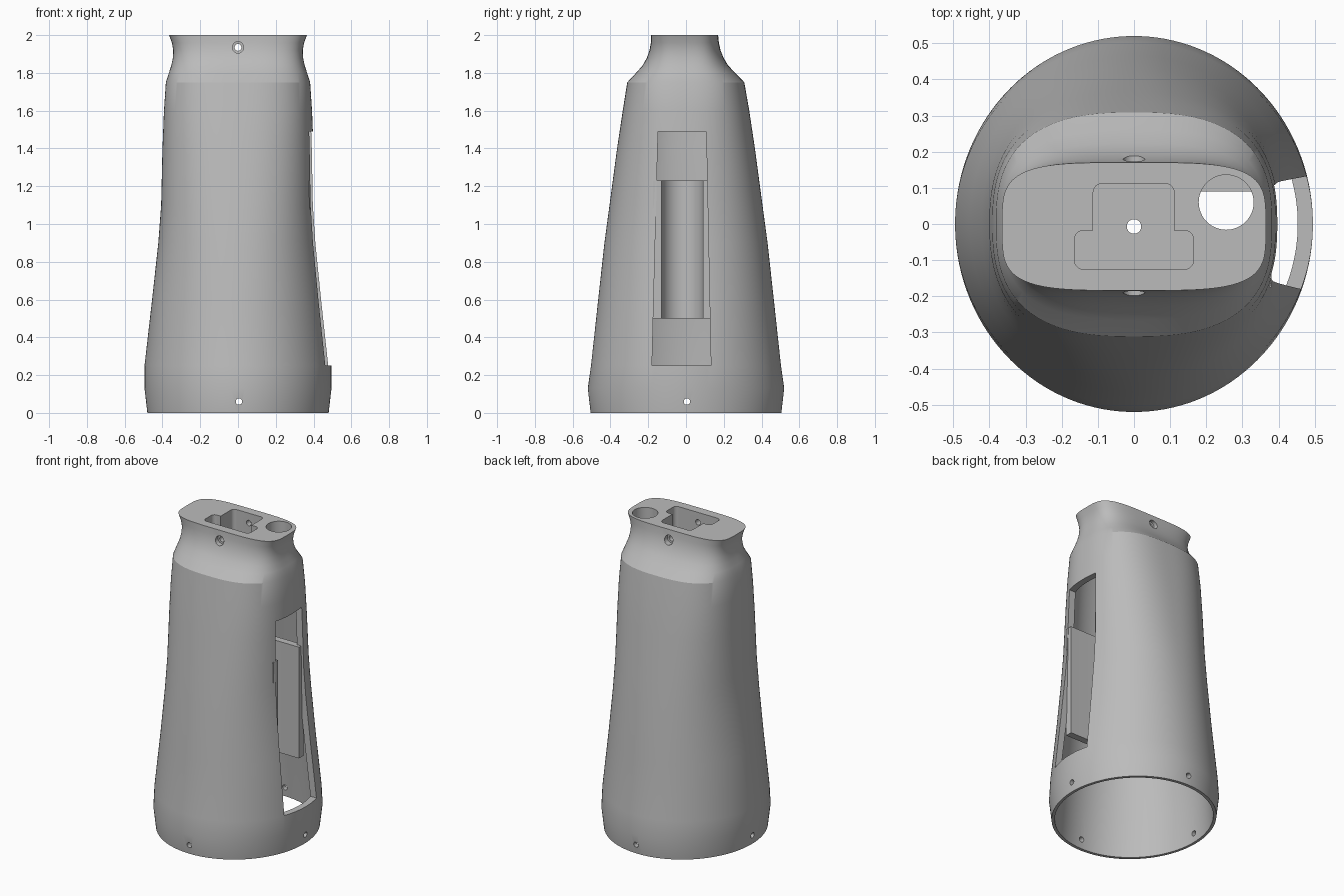
import bpy, bmesh, math

if "Cube" in bpy.data.objects:
    bpy.data.objects.remove(bpy.data.objects["Cube"], do_unlink=True)

grey = bpy.data.materials.new("plain grey")
grey.use_nodes = True
COLOUR = (0.5, 0.5, 0.5, 1)
grey.diffuse_color = COLOUR
grey.node_tree.nodes["Principled BSDF"].inputs["Base Color"].default_value = COLOUR


def loft(name, rings):
    """Closed solid through rings of matching (x, y, z) points."""
    bm = bmesh.new()
    loops = [[bm.verts.new(p) for p in ring] for ring in rings]
    for low, high in zip(loops, loops[1:]):
        for i in range(len(low)):
            j = (i + 1) % len(low)
            bm.faces.new((low[i], low[j], high[j], high[i]))
    bm.faces.new(loops[0][::-1])
    bm.faces.new(loops[-1])
    bmesh.ops.recalc_face_normals(bm, faces=bm.faces)
    mesh = bpy.data.meshes.new(name)
    bm.to_mesh(mesh)
    bm.free()
    mesh.materials.append(grey)
    ob = bpy.data.objects.new(name, mesh)
    bpy.context.collection.objects.link(ob)
    return ob


def oval(z, rx, ry, power, shift=0, count=128):
    pts = []
    for i in range(count):
        a = 2 * math.pi * (i + 0.5) / count
        c, s = math.cos(a), math.sin(a)
        pts.append((math.copysign(abs(c) ** (2 / power), c) * rx,
                    math.copysign(abs(s) ** (2 / power), s) * ry + shift, z))
    return pts


def at(points, z):
    return [(x, y, z) for x, y in points]


def rectangle(x0, x1, y0, y1):
    return [(x0, y0), (x1, y0), (x1, y1), (x0, y1)]


def rounded(x0, x1, y0, y1, r):
    pts = []
    corners = ((x1 - r, y1 - r), (x0 + r, y1 - r), (x0 + r, y0 + r), (x1 - r, y0 + r))
    for k, (cx, cy) in enumerate(corners):
        for i in range(7):
            a = math.pi / 2 * (k + i / 6)
            pts.append((cx + r * math.cos(a), cy + r * math.sin(a)))
    return pts


def rod(name, axis, centre, radii, span, count=32):
    """Round rod along an axis, with one radius for each stop in span."""
    rings = []
    for t, r in zip(span, radii):
        ring = []
        for i in range(count):
            a = 2 * math.pi * i / count
            u, v = centre[0] + r * math.cos(a), centre[1] + r * math.sin(a)
            ring.append({"x": (t, u, v), "y": (u, t, v), "z": (u, v, t)}[axis])
        rings.append(ring)
    return loft(name, rings)


def carve(ob, cutters):
    for cutter in cutters:
        mod = ob.modifiers.new("cut", "BOOLEAN")
        mod.operation = "DIFFERENCE"
        mod.solver = "EXACT"
        mod.object = cutter
    graph = bpy.context.evaluated_depsgraph_get()
    mesh = bpy.data.meshes.new_from_object(ob.evaluated_get(graph))
    ob.modifiers.clear()
    ob.data = mesh
    for cutter in cutters:
        bpy.data.objects.remove(cutter, do_unlink=True)


def smooth(ob, degrees):
    bpy.ops.object.select_all(action="DESELECT")
    ob.select_set(True)
    bpy.context.view_layer.objects.active = ob
    bpy.ops.object.shade_smooth_by_angle(angle=math.radians(degrees))


# Outer shell: height, half width, half depth, squareness
profile = [
    (0, 0.48, 0.505, 2), (0.13, 0.495, 0.52, 2), (0.25, 0.495, 0.503, 2),
    (0.6, 0.455, 0.465, 2.05), (0.9, 0.422, 0.432, 2.15), (1.1, 0.407, 0.405, 2.25),
    (1.4, 0.4, 0.365, 2.4), (1.6, 0.392, 0.335, 2.55), (1.75, 0.382, 0.31, 2.65),
    (1.8, 0.366, 0.262, 2.8), (1.84, 0.353, 0.226, 3), (1.88, 0.345, 0.203, 3.2),
    (1.92, 0.343, 0.188, 3.4), (1.96, 0.35, 0.18, 3.7), (2, 0.365, 0.177, 4),
]
shell = loft("tapered_shell", [oval(z, rx, ry, n, -0.007 * max(0, (z - 1.7) / 0.3))
                               for z, rx, ry, n in profile])

# Hollow inside, open at the base
hollow = [oval(-0.02, 0.463, 0.487, 2)]
hollow += [oval(z, rx - 0.042, ry - 0.042, n) for z, rx, ry, n in profile[2:9]]
cutters = [loft("hollow", hollow)]

# Tall tapered side window
cutters.append(loft("window", [at(rectangle(0.25, 0.7, -0.18, 0.132), 0.25),
                               at(rectangle(0.25, 0.7, -0.148, 0.107), 1.49)]))

# Stepped pocket and two upright holes in the top
for name, box in (("pocket_stem", (-0.113, 0.111, -0.1, 0.112)),
                  ("pocket_base", (-0.165, 0.165, -0.125, -0.018))):
    outline = rounded(*box, 0.025)
    low = 1.83 if name == "pocket_stem" else 1.8301
    cutters.append(loft(name, [at(outline, low), at(outline, 2.1)]))
cutters.append(rod("cable_hole", "z", (0.255, 0.06), (0.076, 0.076), (1.6, 2.1), 48))
cutters.append(rod("centre_hole", "z", (0, -0.007), (0.02, 0.02), (1.6, 1.9)))

# Countersunk neck screw hole and base screw holes
cutters.append(rod("neck_hole", "y", (0, 1.935), (0.03, 0.03, 0.018, 0.018, 0.03, 0.03),
                   (-0.3, -0.165, -0.164, 0.15, 0.151, 0.3)))
for axis in "xy":
    cutters.append(rod("base_hole", axis, (0.005, 0.06), (0.017, 0.017), (-0.7, 0.7)))
carve(shell, cutters)
smooth(shell, 22)


# Inner U-shaped channel facing the window
def u_outline(r, x_end, reverse=False):
    cx, cy = 0.18, -0.02
    pts = [(x_end, cy + r)]
    for i in range(25):
        a = math.pi * (0.5 + i / 24)
        pts.append((cx + r * math.cos(a), cy + r * math.sin(a)))
    pts.append((x_end, cy - r))
    return pts[::-1] if reverse else pts


section = u_outline(0.155, 0.38) + u_outline(0.11, 0.38, True)
channel = loft("inner_channel", [at(section, 0.5), at(section, 1.23)])
smooth(channel, 30)
